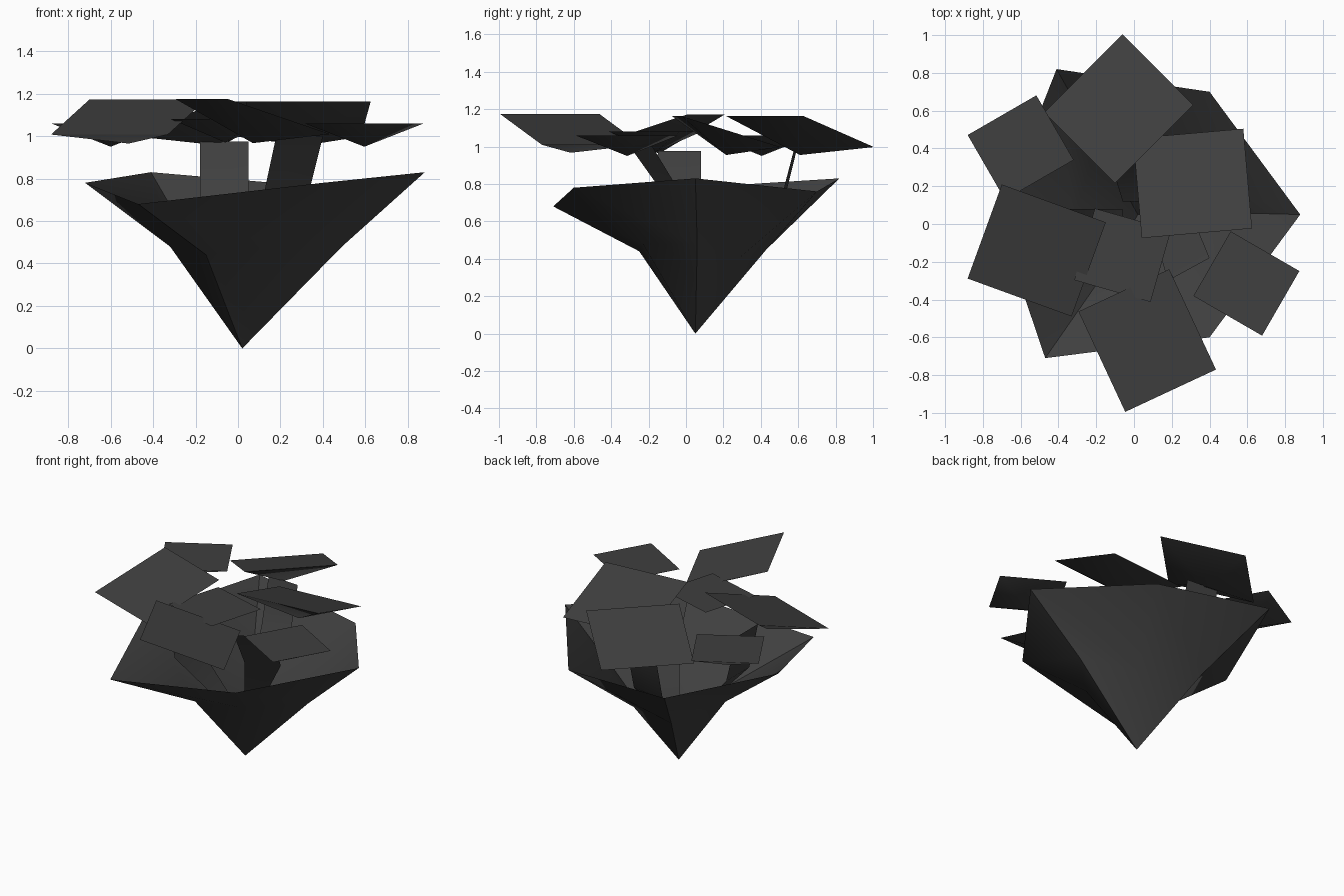
import bpy, bmesh
from math import cos, sin, radians
from mathutils import Vector

cube = bpy.data.objects.get("Cube")
if cube:
    bpy.data.objects.remove(cube, do_unlink=True)

dark = bpy.data.materials.new("charcoal")
dark.use_nodes = True
dark.diffuse_color = (0.05, 0.05, 0.05, 1)
dark.node_tree.nodes["Principled BSDF"].inputs["Base Color"].default_value = (0.05, 0.05, 0.05, 1)


def build(name, points, faces):
    bm = bmesh.new()
    verts = [bm.verts.new(p) for p in points]
    for f in faces:
        bm.faces.new([verts[i] for i in f])
    bmesh.ops.recalc_face_normals(bm, faces=bm.faces)
    mesh = bpy.data.meshes.new(name)
    bm.to_mesh(mesh)
    bm.free()
    mesh.materials.append(dark)
    obj = bpy.data.objects.new(name, mesh)
    bpy.context.collection.objects.link(obj)
    bpy.ops.object.select_all(action='DESELECT')
    obj.select_set(True)
    bpy.context.view_layer.objects.active = obj
    bpy.ops.object.shade_smooth_by_angle(angle=radians(45))


# Open, six-sided rock shell: rim, middle ring and bottom point
rim = [(-.47, -.71, .68), (.40, -.60, .78), (.88, .05, .83),
       (.40, .70, .76), (-.41, .82, .83), (-.72, .03, .78)]
middle = [(-.15, -.25, .44), (.20, -.23, .48), (.49, .06, .48),
          (.20, .28, .40), (-.19, .43, .45), (-.32, .03, .48)]
faces = []
for i in range(6):
    j = (i + 1) % 6
    faces += [(i, j, 6 + j), (i, 6 + j, 6 + i), (6 + i, 6 + j, 12)]
build("rock_shell", rim + middle + [(.02, .05, 0)], faces)


# Leaf pads: flat tilted tops over a shallow downward point
def leaf(name, centre, length, width, turn, drop, depth):
    a = radians(turn)
    along = Vector((cos(a), sin(a), 0)) * length / 2
    down = Vector((-sin(a) * width, cos(a) * width, -drop)) / 2
    c = Vector(centre)
    pts = [c - along - down, c + along - down, c + along + down, c - along + down,
           c - Vector((0, 0, depth))]
    build(name, pts, [(0, 1, 2, 3)] + [(i, (i + 1) % 4, 4) for i in range(4)])


for name, centre, turn in (("back_leaf", (-.08, .61, 1.08), 45),
                           ("left_leaf", (.31, .215, 1.08), 5),
                           ("right_leaf", (-.515, -.14, 1.09), 160),
                           ("front_leaf", (.07, -.617, 1.092), -65)):
    leaf(name, centre, .586, .53, turn, .165, .125)
for name, centre, turn in (("small_right_leaf", (-.60, .405, 1.06), 30),
                           ("small_left_leaf", (.595, -.315, 1.06), -30),
                           ("centre_leaf", (-.06, -.165, 1.08), -16)):
    leaf(name, centre, .42, .395, turn, 0, .11)


# Thin branches: each leans outward, bending in towards the root below
def branch(name, root, bend, tip):
    build(name, root + bend + tip, [(0, 1, 3, 2), (2, 3, 5, 4)])


branch("front_branch",
       [(.05, 0, .40), (.13, .08, .40)],
       [(.12, -.10, .72), (.33, -.01, .72)],
       [(.18, -.30, 1.0), (.40, -.18, 1.0)])
branch("back_branch",
       [(-.06, .12, .32), (.04, .12, .32)],
       [(-.18, .51, .65), (.05, .49, .65)],
       [(-.18, .59, .975), (.05, .575, .975)])
branch("right_branch",
       [(-.06, 0, .30), (-.06, .08, .30)],
       [(-.36, -.17, .65), (-.36, .08, .65)],
       [(-.44, -.15, .975), (-.44, .08, .975)])
